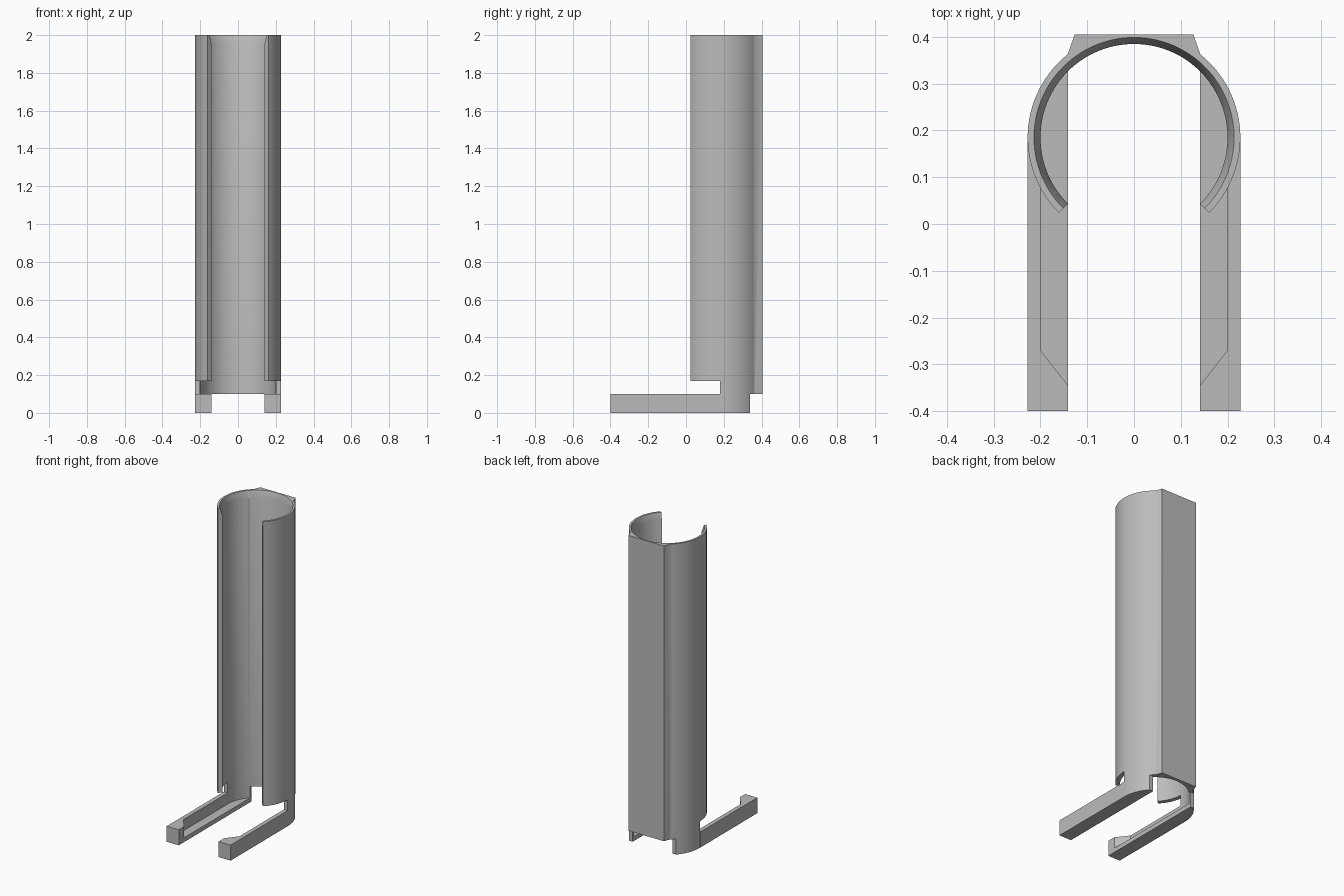
import bpy, bmesh, math

cube = bpy.data.objects.get("Cube")
if cube:
    bpy.data.objects.remove(cube, do_unlink=True)

CY, R_IN, R_OUT = 0.185, 0.2, 0.2275   # tube axis and radii
GAP = 0.1414                           # half width of the open channel
FLOOR = 0.028

grey = bpy.data.materials.new("plain grey")
grey.use_nodes = True
grey.diffuse_color = (0.5, 0.5, 0.5, 1)
grey.node_tree.nodes["Principled BSDF"].inputs["Base Color"].default_value = (0.5, 0.5, 0.5, 1)


def arc(r, a0, a1, n):
    angles = [math.radians(a0 + (a1 - a0) * i / n) for i in range(n + 1)]
    return [(r * math.cos(a), CY + r * math.sin(a)) for a in angles]


def finish(name, bm):
    bmesh.ops.recalc_face_normals(bm, faces=bm.faces)
    mesh = bpy.data.meshes.new(name)
    bm.to_mesh(mesh)
    bm.free()
    ob = bpy.data.objects.new(name, mesh)
    bpy.context.collection.objects.link(ob)
    mesh.materials.append(grey)
    return ob


def extrude(name, outline, z0, z1):
    bm = bmesh.new()
    face = bm.faces.new([bm.verts.new((x, y, z0)) for x, y in outline])
    new = bmesh.ops.extrude_face_region(bm, geom=[face])["geom"]
    top = [v for v in new if isinstance(v, bmesh.types.BMVert)]
    bmesh.ops.translate(bm, verts=top, vec=(0, 0, z1 - z0))
    return finish(name, bm)


def box(name, x, y0, y1, z0, z1):
    return extrude(name, [(-x, y0), (x, y0), (x, y1), (-x, y1)], z0, z1)


def apply_mods(ob):
    bpy.ops.object.select_all(action="DESELECT")
    bpy.context.view_layer.objects.active = ob
    ob.select_set(True)
    for mod in list(ob.modifiers):
        bpy.ops.object.modifier_apply(modifier=mod.name)


# Open tube with a flat mounting spine on its back
join = math.degrees(math.acos(0.142 / R_OUT))
right = arc(R_OUT, -45, join, 32) + [(0.127, 0.405)]
left = [(-x, y) for x, y in reversed(right)]
tube = extrude("tube_with_spine", right + left + arc(R_IN, 225, -45, 90), 0, 2)

# Flared lip at the top of the bore
bm = bmesh.new()
bmesh.ops.create_cone(bm, cap_ends=True, segments=120, radius1=R_IN - 0.0006,
                      radius2=R_IN + 0.0286, depth=0.09)
bmesh.ops.translate(bm, verts=bm.verts, vec=(0, CY, 2))
cutters = [finish("lip_cutter", bm),
           box("front_slot_cutter", 0.5, -0.5, 0.18, -0.1, 0.17),
           box("centre_notch_cutter", GAP, 0.1, 0.6, -0.1, 0.1),
           box("back_notch_cutter", 0.5, 0.34, 0.6, -0.1, 0.1)]
for c in cutters:
    c.hide_render = True
    mod = tube.modifiers.new(c.name, "BOOLEAN")
    mod.operation = "DIFFERENCE"
    mod.solver = "EXACT"
    mod.object = c
apply_mods(tube)
for c in cutters:
    bpy.data.objects.remove(c, do_unlink=True)
bpy.ops.object.shade_smooth_by_angle(angle=math.radians(40))

# Legs: outer wall with a solid toe, and a thin floor running under the tube
wall = [(GAP, -0.4), (R_OUT, -0.4), (R_OUT, 0.18), (R_IN, 0.18), (R_IN, -0.27), (GAP, -0.345)]
floor = [(GAP, -0.345), (R_IN, -0.27)] + arc(R_IN, 0, 45, 16)
for name, outline, height in (("leg_walls", wall, 0.1), ("leg_floors", floor, FLOOR)):
    leg = extrude(name, outline, 0, height)
    leg.modifiers.new("Mirror", "MIRROR")
    apply_mods(leg)
